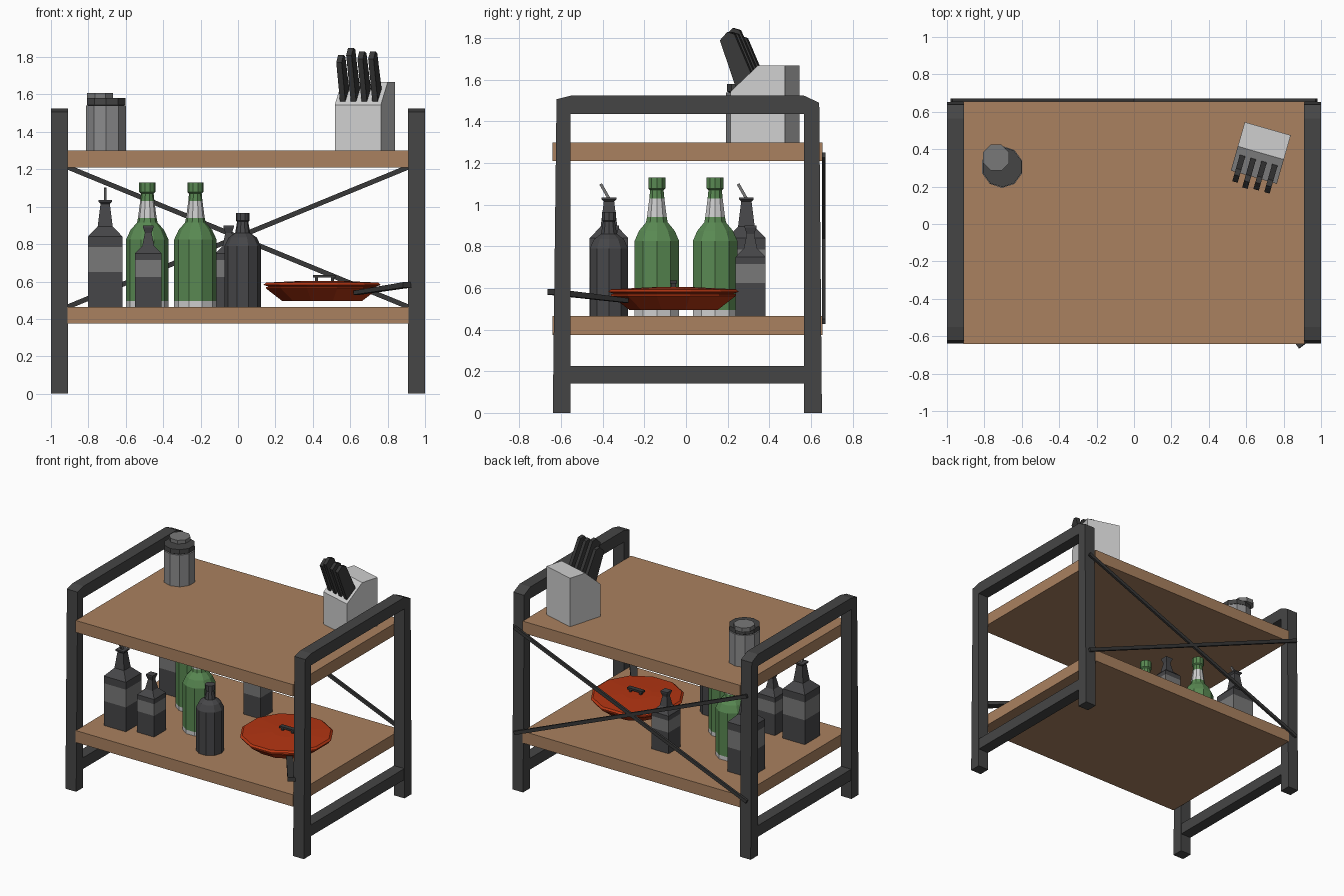
import bpy, bmesh, math
from mathutils import Vector, Matrix

if "Cube" in bpy.data.objects:
    bpy.data.objects.remove(bpy.data.objects["Cube"])


def material(name, r, g, b):
    m = bpy.data.materials.new(name)
    m.diffuse_color = (r, g, b, 1)
    m.use_nodes = True
    m.node_tree.nodes["Principled BSDF"].inputs["Base Color"].default_value = m.diffuse_color
    return m


METAL = material("dark metal", .06, .06, .06)
WOOD = material("brown wood", .40, .22, .116)
BLACK = material("black plastic", .04, .04, .04)
DARK = material("dark glass", .062, .062, .066)
LABEL = material("grey label", .19, .19, .19)
GREEN = material("green glass", .10, .25, .085)
WHITE = material("light grey", .62, .62, .62)
GLASS = material("grey jar", .26, .26, .265)
RED = material("orange red enamel", .45, .035, .006)


def finish(name, bm, mats):
    bmesh.ops.recalc_face_normals(bm, faces=bm.faces)
    me = bpy.data.meshes.new(name)
    bm.to_mesh(me)
    bm.free()
    for m in mats:
        me.materials.append(m)
    ob = bpy.data.objects.new(name, me)
    bpy.context.collection.objects.link(ob)
    return ob


def box(name, lo, hi, mat):
    bm = bmesh.new()
    lo, hi = Vector(lo), Vector(hi)
    s = hi - lo
    bmesh.ops.create_cube(bm, size=1, matrix=Matrix.Translation((lo + hi) / 2) @ Matrix.Diagonal((*s, 1)))
    return finish(name, bm, [mat])


def prism_x(name, pts, x0, x1, mat):
    """Extrude a (y, z) outline along x."""
    bm = bmesh.new()
    f = bm.faces.new([bm.verts.new((x0, y, z)) for y, z in pts])
    r = bmesh.ops.extrude_face_region(bm, geom=[f])
    bmesh.ops.translate(bm, vec=(x1 - x0, 0, 0), verts=[v for v in r["geom"] if isinstance(v, bmesh.types.BMVert)])
    return finish(name, bm, [mat])


def lathe(name, x, y, prof, n, mats, turn=.5):
    """Stack of n-sided rings; prof rows are (radius, z, material index of the band above)."""
    bm = bmesh.new()
    k = 1 / math.cos(math.pi / n) if n == 4 else 1
    rings = []
    for r, z, _ in prof:
        rings.append([bm.verts.new((x + k * r * math.cos(2 * math.pi * (i + turn) / n),
                                    y + k * r * math.sin(2 * math.pi * (i + turn) / n), z)) for i in range(n)])
    for a, b, row in zip(rings, rings[1:], prof):
        for i in range(n):
            j = (i + 1) % n
            bm.faces.new((a[i], a[j], b[j], b[i])).material_index = row[2]
    bm.faces.new(rings[0]).material_index = prof[0][2]
    bm.faces.new(rings[-1]).material_index = prof[-1][2]
    return finish(name, bm, mats)


def bar(name, p, q, w, h, mat, taper=1):
    """Rectangular bar from p to q; w is the sideways width, h the thickness."""
    p, q = Vector(p), Vector(q)
    d = (q - p).normalized()
    side = d.cross(Vector((0, 0, 1))).normalized()
    up = side.cross(d)
    bm = bmesh.new()
    a, b = [[bm.verts.new(c + side * (sx * w * t / 2) + up * (sz * h * t / 2))
             for sx, sz in ((-1, -1), (1, -1), (1, 1), (-1, 1))] for c, t in ((p, 1), (q, taper))]
    for i in range(4):
        j = (i + 1) % 4
        bm.faces.new((a[i], a[j], b[j], b[i]))
    bm.faces.new(a)
    bm.faces.new(b)
    return finish(name, bm, [mat])


# Side frames: chamfered arch plus a low rail
arch = [(-.64, 0), (-.622, 1.507), (-.55, 1.525), (.565, 1.525), (.64, 1.49), (.653, 0),
        (.567, 0), (.567, 1.437), (-.555, 1.437), (-.555, 0)]
for side, x0, x1 in (("left", -1, -.91), ("right", .91, 1)):
    prism_x(side + "_frame", arch, x0, x1, METAL)
    box(side + "_rail", (x0 + .002, -.56, .14), (x1 - .002, .57, .225), METAL)

# Shelves
for name, z in (("lower_shelf", .375), ("upper_shelf", 1.21)):
    box(name, (-.912, -.642, z), (.912, .655, z + .09), WOOD)

# Crossed back braces
for s in (-1, 1):
    bar("back_brace", (-.975 * s, .662, 1.238), (.975 * s, .662, .438), .017, .026, BLACK)

# Tall and small square oil bottles with pourers
SH = .465
for x, y in ((-.71, -.37), (-.71, .29)):
    lathe("tall_oil_bottle", x, y, [(.0925, SH, 0), (.0925, .65, 1), (.0925, .785, 0), (.0925, .84, 0),
          (.04, .895, 0), (.025, 1.015, 0), (.035, 1.025, 0), (.035, 1.035, 0)], 4, [DARK, LABEL])
    bar("pourer", (x, y, 1.03), (x, y - .04, 1.10), .014, .014, LABEL)
for x, y in ((-.48, -.35), (-.05, .31)):
    lathe("small_oil_bottle", x, y, [(.071, SH, 0), (.071, .625, 1), (.071, .715, 0), (.071, .75, 0),
          (.032, .79, 0), (.018, .86, 0), (.028, .89, 0), (.028, .90, 0)], 4, [DARK, LABEL])

# Green bottles
for x, y in ((-.485, .14), (-.228, -.14)):
    lathe("green_bottle", x, y, [(.113, SH, 1), (.113, .495, 0), (.113, .825, 0), (.09, .875, 0), (.055, .915, 0),
          (.05, .94, 1), (.038, 1.03, 0), (.034, 1.07, 0), (.043, 1.078, 0), (.043, 1.13, 0)],
          10, [GREEN, WHITE], 0)

# Dark round bottle
lathe("dark_bottle", .025, -.37, [(.097, SH, 0), (.097, .79, 0), (.075, .835, 0), (.04, .86, 0), (.03, .92, 0),
      (.036, .925, 0), (.036, .965, 0)], 10, [DARK], 0)

# Pan with lid, knob handle and long handle
cx, cy = .45, -.06
lathe("pan", cx, cy, [(.22, .495, 0), (.31, .562, 0), (.31, .57, 0), (.29, .574, 0)], 12, [RED])
lathe("pan_lid", cx, cy, [(.30, .574, 0), (.325, .582, 0), (.31, .594, 0), (.10, .604, 0)], 12, [RED])
bar("lid_grip", (cx - .05, cy, .628), (cx + .075, cy, .628), .035, .014, BLACK)
for dx in (-.03, .055):
    box("lid_grip_post", (cx + dx - .008, cy - .012, .60), (cx + dx + .008, cy + .012, .625), BLACK)
bar("pan_handle", (.635, -.29, .54), (.905, -.648, .582), .045, .022, BLACK, 1.3)

# Storage jar with collar and offset top
jx, jy = -.705, .305
lathe("jar", jx, jy, [(.112, 1.30, 0), (.112, 1.54, 0)], 10, [GLASS])
lathe("jar_collar", jx, jy, [(.10, 1.54, 0), (.108, 1.545, 0), (.108, 1.58, 0)], 10, [METAL])
lathe("jar_top", jx - .032, jy + .05, [(.075, 1.575, 0), (.075, 1.607, 0)], 8, [LABEL])

# Knife block: sloped front, turned slightly
place = Matrix.Translation((.678, .38, 0)) @ Matrix.Rotation(math.radians(-16), 4, "Z")
parts = [prism_x("knife_block", [(-.135, 1.30), (-.135, 1.545), (0, 1.668), (.135, 1.668), (.135, 1.30)],
                 -.128, .128, WHITE)]
for i, top in enumerate((1.765, 1.805, 1.785, 1.785)):
    x = -.09 + .06 * i
    t = top - 1.585
    knife = prism_x("knife_handle", [(-.115, 1.56), (-.04, 1.63), (-.04 - t * .42, 1.63 + t * .95),
                                     (-.075 - t * .42, 1.64 + t * .95), (-.112 - t * .42, 1.60 + t * .95)],
                    x - .015, x + .015, BLACK)
    parts.append(knife)
for ob in parts:
    ob.data.transform(place)
